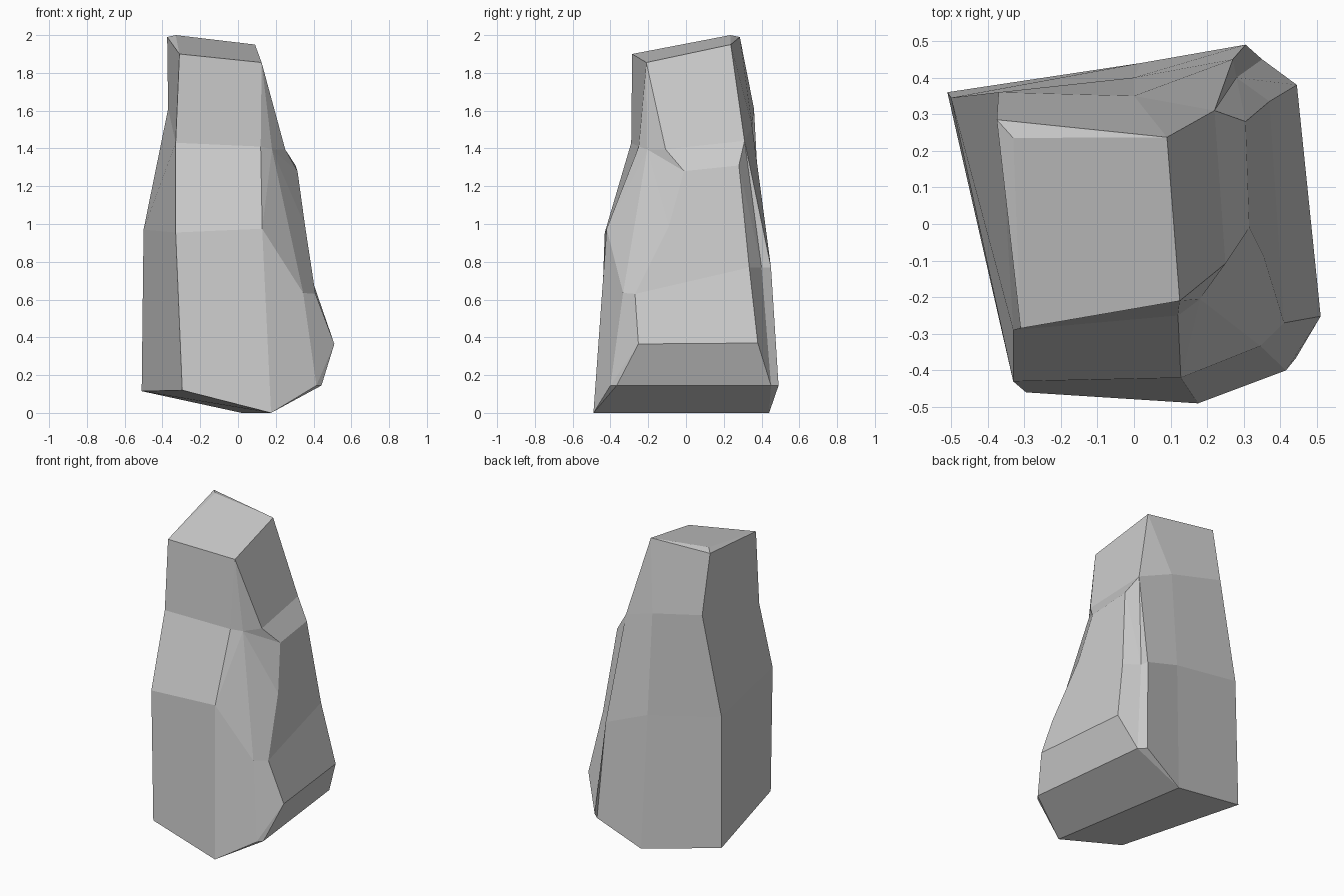
import bpy, bmesh

if "Cube" in bpy.data.objects:
    bpy.data.objects.remove(bpy.data.objects["Cube"])

LEVELS = 8  # base, foot, knee, waist, belly, ledge, shoulder, crown
bm = bmesh.new()
cache = {}


def vert(p):
    if p not in cache:
        cache[p] = bm.verts.new(p)
    return cache[p]


def face(*pts):
    """Make a face, dropping repeated corners."""
    vs = list(dict.fromkeys(vert(p) for p in pts))
    if len(vs) > 2:
        bm.faces.new(vs)


def ridge(steps):
    """Fill missing levels of a vertical ridge with the point below."""
    out = []
    for i in range(LEVELS):
        out.append(steps.get(i, out[-1] if out else None))
    return out


# shared corners
base_front, base_back = (.175, -.49, 0), (.02, .44, 0)
foot_back, shoulder_back = (.35, .45, .145), (.22, .31, 1.44)
top_a, top_b = (-.31, -.285, 1.9), (.125, -.21, 1.855)
top_c, top_d, top_e = (.09, .237, 1.95), (-.33, .235, 2.0), (-.375, .285, 1.99)

# vertical ridges, counter-clockwise from the front left
ridges = [ridge(r) for r in (
    {0: (-.295, -.46, .12), 3: (-.33, -.43, .955), 6: (-.33, -.29, 1.43), 7: top_a},
    {0: base_front, 3: (.128, -.42, .975), 6: (.12, -.25, 1.41), 7: top_b},
    {0: base_front, 1: (.415, -.4, .145), 3: (.345, -.333, .635), 4: (.18, -.205, 1.395), 7: top_b},
    {0: base_front, 1: (.442, -.367, .145), 2: (.51, -.252, .365), 3: (.41, -.27, .63),
     4: (.355, -.09, .99), 5: (.315, -.01, 1.28), 6: (.25, -.108, 1.395), 7: top_b},
    {0: base_back, 1: foot_back, 2: (.445, .38, .37), 3: (.37, .335, .77),
     5: (.305, .28, 1.31), 6: shoulder_back, 7: top_c},
    {0: base_back, 1: foot_back, 3: (.28, .4, .77), 6: shoulder_back, 7: top_c},
    {0: base_back, 1: (.305, .49, .145), 3: (.27, .45, .77), 6: shoulder_back, 7: top_c},
    {0: base_back, 3: (0, .4, .87), 6: (0, .35, 1.52), 7: top_c},
    {0: (-.51, .36, .115), 3: (-.5, .345, .97), 6: (-.37, .36, 1.61), 7: top_e},
)]

# sides: bridge neighbouring ridges
for a, b in zip(ridges, ridges[1:] + ridges[:1]):
    for i in range(LEVELS - 1):
        face(a[i], b[i], b[i + 1], a[i + 1])

# crown and underside
face(top_a, top_b, top_c, top_d)
face(top_d, top_c, top_e)
face(top_a, top_d, top_e)
face(*[r[0] for r in reversed(ridges)])

bmesh.ops.recalc_face_normals(bm, faces=bm.faces[:])
mesh = bpy.data.meshes.new("standing_rock")
bm.to_mesh(mesh)
bm.free()
bpy.context.collection.objects.link(bpy.data.objects.new("standing_rock", mesh))
